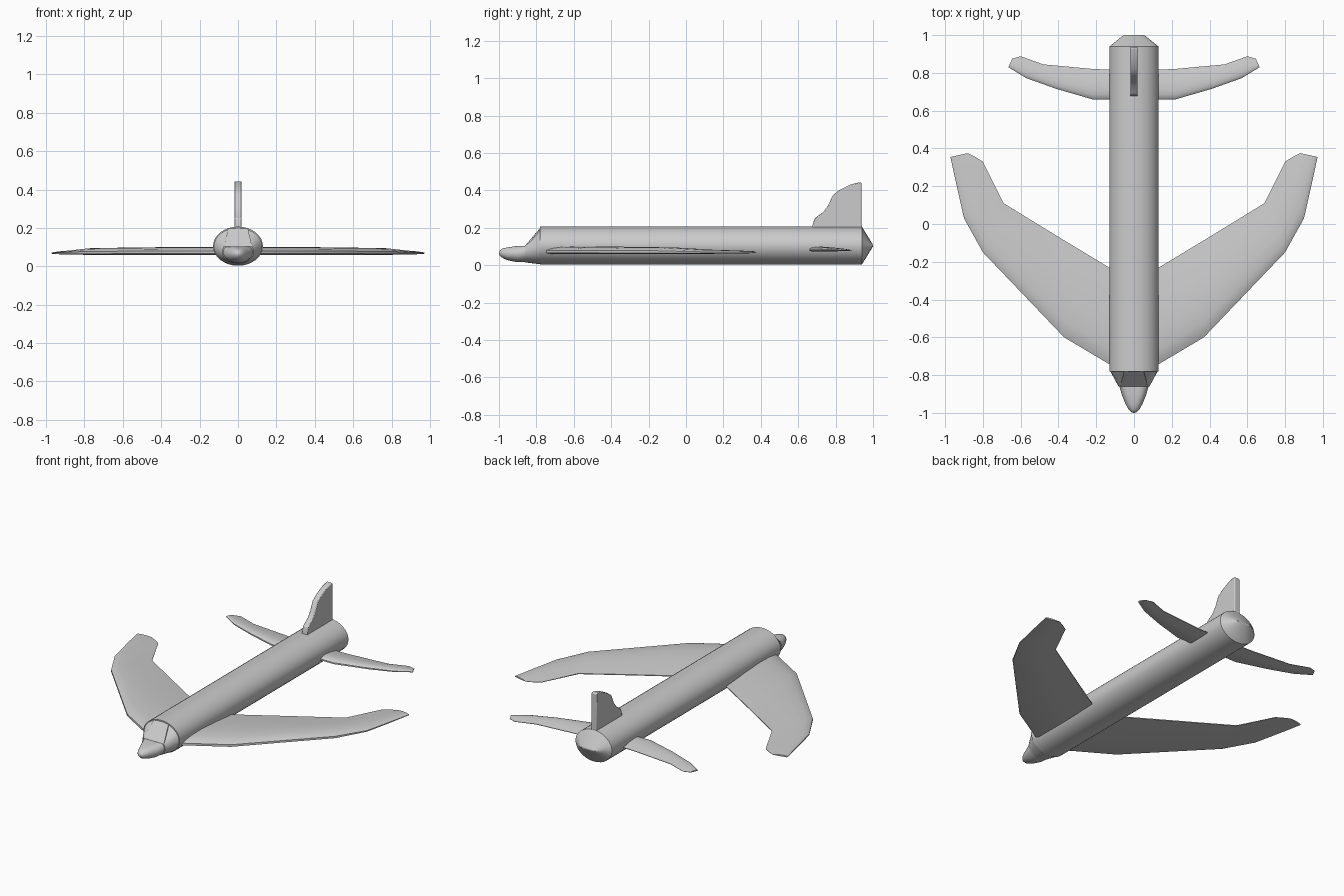
import bpy, bmesh, math

cube = bpy.data.objects.get("Cube")
if cube:
    bpy.data.objects.remove(cube)

grey = bpy.data.materials.new("plain grey")
grey.use_nodes = True
grey.diffuse_color = (0.6, 0.6, 0.6, 1)
grey.node_tree.nodes["Principled BSDF"].inputs["Base Color"].default_value = (0.6, 0.6, 0.6, 1)


def loft(name, rings, smooth=30):
    """Skin a list of closed point rings and cap both ends."""
    bm = bmesh.new()
    loops = [[bm.verts.new(p) for p in ring] for ring in rings]
    for a, b in zip(loops, loops[1:]):
        for i in range(len(a)):
            j = (i + 1) % len(a)
            bm.faces.new((a[i], a[j], b[j], b[i]))
    bm.faces.new(loops[0])
    bm.faces.new(loops[-1])
    bmesh.ops.recalc_face_normals(bm, faces=bm.faces)
    mesh = bpy.data.meshes.new(name)
    bm.to_mesh(mesh)
    bm.free()
    obj = bpy.data.objects.new(name, mesh)
    bpy.context.collection.objects.link(obj)
    mesh.materials.append(grey)
    bpy.ops.object.select_all(action="DESELECT")
    obj.select_set(True)
    bpy.context.view_layer.objects.active = obj
    bpy.ops.object.shade_smooth_by_angle(angle=math.radians(smooth))
    return obj


def ellipse(y, rx, rz, zc, top=9, sides=32):
    """Upright elliptical ring, flattened above the height top."""
    angles = [2 * math.pi * i / sides for i in range(sides)]
    return [(rx * math.cos(a), y, min(top, zc + rz * math.sin(a))) for a in angles]


# Fuselage tube with a tail cap that closes to a level ridge
loft("fuselage", [ellipse(-0.78, 0.13, 0.102, 0.105), ellipse(0.94, 0.13, 0.102, 0.105),
                  ellipse(1.0, 0.055, 0.004, 0.105)])

# Cockpit slope and drooping nose
loft("cockpit", [ellipse(-0.775, 0.128, 0.1, 0.105),
                 ellipse(-0.86, 0.082, 0.06, 0.075, 0.105)])
loft("nose", [ellipse(-0.85, 0.08, 0.058, 0.075, 0.104),
              ellipse(-0.9, 0.066, 0.047, 0.063, 0.103),
              ellipse(-0.95, 0.046, 0.037, 0.063, 0.096),
              ellipse(-0.98, 0.03, 0.026, 0.064),
              ellipse(-0.995, 0.016, 0.014, 0.065),
              ellipse(-1.0, 0.004, 0.004, 0.065)])

# Flat windscreen panel on the cockpit slope
screen = [(-0.052, -0.782, 0.196), (0.052, -0.782, 0.196),
          (0.073, -0.861, 0.104), (-0.073, -0.861, 0.104)]
loft("windscreen", [screen, [(x, y + 0.005, z - 0.005) for x, y, z in screen]])

# Airfoil section as (chord fraction, height fraction)
FOIL = [(0, 0.15), (0, 0.5), (0.05, 0.75), (0.16, 0.95), (0.35, 1), (0.65, 0.75),
        (1, 0.25), (1, 0.12), (0.6, 0), (0.06, 0)]


def wing(name, stations):
    """Stations hold leading x, y, trailing x, y, bottom z and top z."""
    for side, s in (("left", 1), ("right", -1)):
        rings = [[(s * (lx + (tx - lx) * c), ly + (ty - ly) * c, lo + (hi - lo) * h)
                  for c, h in FOIL] for lx, ly, tx, ty, lo, hi in stations]
        loft(side + "_" + name, rings)


wing("wing", [(0, -0.82, 0, -0.31, 0.06, 0.1),
              (0.37, -0.6, 0.4, -0.068, 0.06, 0.1),
              (0.8, -0.15, 0.69, 0.11, 0.06, 0.095),
              (0.9, 0.03, 0.8, 0.33, 0.062, 0.083),
              (0.945, 0.23, 0.84, 0.355, 0.063, 0.079),
              (0.972, 0.355, 0.88, 0.375, 0.065, 0.075)])
wing("tailplane", [(0, 0.66, 0, 0.815, 0.074, 0.1),
                   (0.22, 0.66, 0.21, 0.82, 0.074, 0.1),
                   (0.41, 0.715, 0.48, 0.845, 0.074, 0.097),
                   (0.57, 0.772, 0.6, 0.888, 0.076, 0.092),
                   (0.665, 0.83, 0.645, 0.875, 0.078, 0.087)])

# Upright fin with a stepped leading edge
outline = [(0.677, 0.17), (0.677, 0.215), (0.687, 0.25), (0.735, 0.285), (0.76, 0.32),
           (0.785, 0.375), (0.82, 0.402), (0.88, 0.432), (0.93, 0.444), (0.938, 0.44),
           (0.938, 0.17)]
fin = loft("tail_fin", [[(x, y, z) for y, z in outline] for x in (-0.019, 0.019)])
bevel = fin.modifiers.new("rounded edges", "BEVEL")
bevel.width = 0.008
bevel.segments = 2
